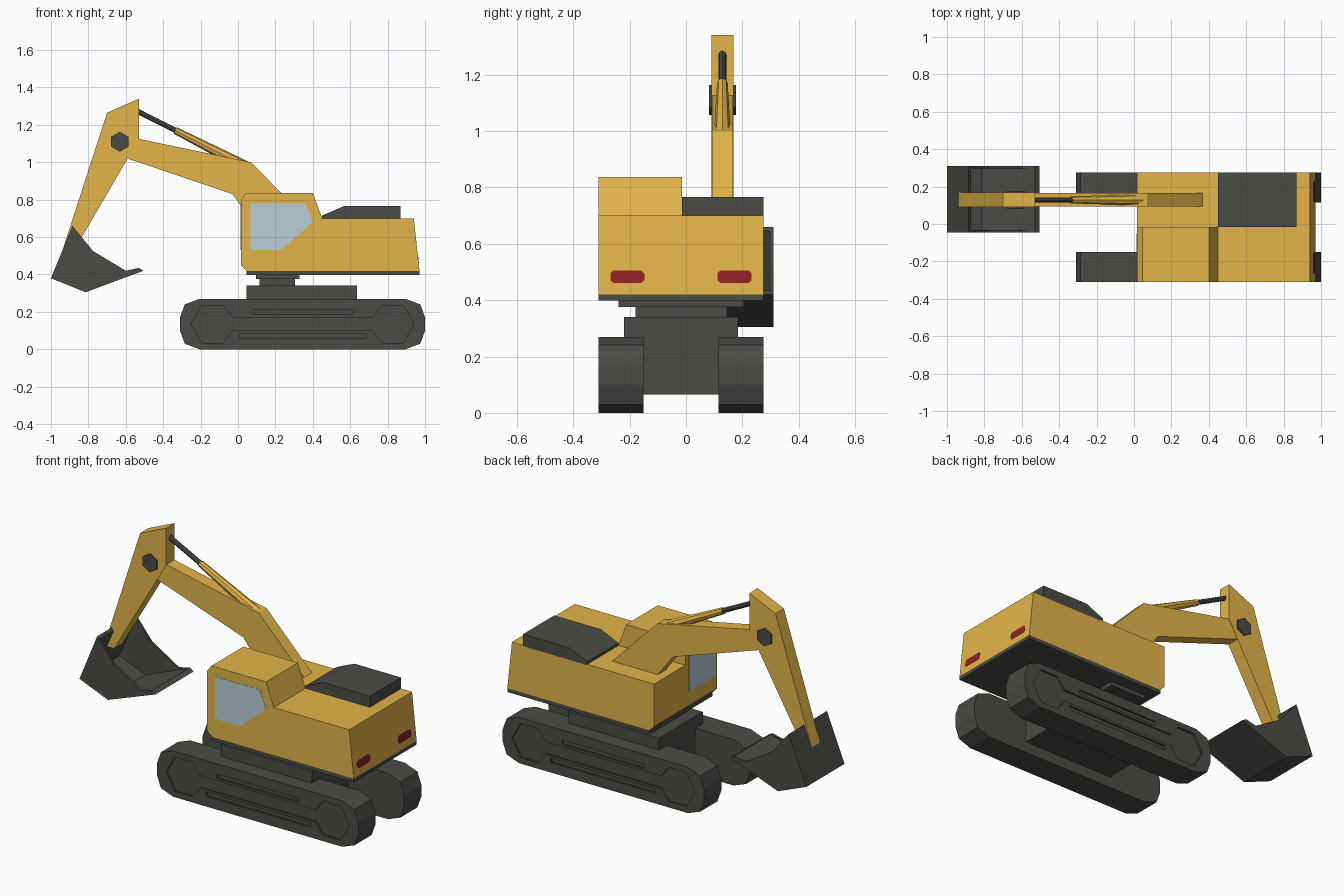
import bpy, bmesh, math
from mathutils import Vector

if "Cube" in bpy.data.objects:
    bpy.data.objects.remove(bpy.data.objects["Cube"])


def material(name, rgb):
    m = bpy.data.materials.new(name)
    m.diffuse_color = (*rgb, 1)
    m.use_nodes = True
    m.node_tree.nodes["Principled BSDF"].inputs["Base Color"].default_value = m.diffuse_color
    return m


YELLOW = material("machine yellow", (0.77, 0.46, 0.065))
DARK = material("dark grey", (0.07, 0.07, 0.063))
GLASS = material("pale glass", (0.50, 0.62, 0.70))
RED = material("lamp red", (0.28, 0.015, 0.017))


def finish(name, bm, mat):
    bmesh.ops.recalc_face_normals(bm, faces=bm.faces)
    me = bpy.data.meshes.new(name)
    bm.to_mesh(me)
    bm.free()
    if mat:
        me.materials.append(mat)
    ob = bpy.data.objects.new(name, me)
    bpy.context.collection.objects.link(ob)
    return ob


def prism(name, profiles, y0, y1, mat):
    """Extrude one or more x/z profiles from y0 to y1."""
    bm = bmesh.new()
    for pts in profiles:
        f = bm.faces.new([bm.verts.new((x, y0, z)) for x, z in pts])
        ext = bmesh.ops.extrude_face_region(bm, geom=[f], use_keep_orig=True)
        vs = [g for g in ext["geom"] if isinstance(g, bmesh.types.BMVert)]
        bmesh.ops.translate(bm, verts=vs, vec=(0, y1 - y0, 0))
    return finish(name, bm, mat)


def rect(x0, x1, z0, z1):
    return [(x0, z0), (x1, z0), (x1, z1), (x0, z1)]


def box(name, x0, x1, y0, y1, z0, z1, mat):
    return prism(name, [rect(x0, x1, z0, z1)], y0, y1, mat)


def rod(name, a, b, r0, r1, sides, mat):
    """Cone or cylinder between two points."""
    a, b = Vector(a), Vector(b)
    bm = bmesh.new()
    bmesh.ops.create_cone(bm, cap_ends=True, segments=sides,
                          radius1=r0, radius2=r1, depth=(b - a).length)
    ob = finish(name, bm, mat)
    ob.rotation_euler = (b - a).to_track_quat('Z', 'Y').to_euler()
    ob.location = (a + b) / 2
    return ob


# Tracks with recessed outer panels
TX, TZ = 0.345, 0.135
quarter = [(0.655, 0.035), (0.63, 0.105), (0.55, 0.135)]
track = ([(TX + x, TZ + z) for x, z in quarter]
         + [(TX - x, TZ + z) for x, z in reversed(quarter)]
         + [(TX - x, TZ - z) for x, z in quarter]
         + [(TX + x, TZ - z) for x, z in reversed(quarter)])
hub = [(0.595, 0), (0.54, 0.1), (0.425, 0.1), (0.375, 0.035)]
panel = ([(TX + x, TZ + z) for x, z in hub]
         + [(TX - x, TZ + z) for x, z in reversed(hub)]
         + [(TX - x, TZ - z) for x, z in hub[1:]]
         + [(TX + x, TZ - z) for x, z in reversed(hub[1:])])
slots = [panel, rect(0.08, 0.615, 0.185, 0.21), rect(0.01, 0.685, 0.06, 0.085)]
for side, y0, y1, outer in (("right", -0.31, -0.15, -0.31), ("left", 0.115, 0.275, 0.275)):
    ob = prism("track_" + side, [track], y0, y1, DARK)
    cutter = prism("track_cutter_" + side, slots, outer - 0.01, outer + 0.01, DARK)
    cutter.hide_render = True
    cutter.hide_viewport = True
    cutter.display_type = 'WIRE'
    mod = ob.modifiers.new("panel recess", 'BOOLEAN')
    mod.operation = 'DIFFERENCE'
    mod.solver = 'EXACT'
    mod.object = cutter

# Undercarriage and turntable
box("undercarriage_block", 0.045, 0.635, -0.155, 0.12, 0.065, 0.29, DARK)
box("undercarriage_deck", 0.045, 0.635, -0.22, 0.185, 0.27, 0.34, DARK)
box("turntable_lower", 0.115, 0.305, -0.18, 0.145, 0.335, 0.378, DARK)
box("turntable_upper", 0.095, 0.33, -0.24, 0.205, 0.375, 0.402, DARK)
box("body_base", 0.045, 0.97, -0.31, 0.275, 0.398, 0.42, DARK)

# Body, cab and engine hood
prism("body", [[(0.045, 0.42), (0.97, 0.42), (0.94, 0.70), (0.015, 0.70), (0.015, 0.45)]],
      -0.31, 0.275, YELLOW)
prism("cab_top", [[(0.015, 0.70), (0.45, 0.70), (0.40, 0.837), (0.045, 0.837), (0.015, 0.80)]],
      -0.31, -0.015, YELLOW)
prism("engine_hood", [[(0.45, 0.695), (0.868, 0.695), (0.868, 0.765), (0.565, 0.765), (0.45, 0.715)]],
      -0.015, 0.275, DARK)

# Windows
prism("side_window", [[(0.067, 0.532), (0.232, 0.532), (0.40, 0.68), (0.358, 0.78), (0.067, 0.78)]],
      -0.3112, -0.308, GLASS)
box("front_window", 0.0138, 0.018, -0.30, -0.05, 0.532, 0.78, GLASS)

# Rear lamps: eight-sided plates leaning with the rear face
for side, yc in (("right", -0.208), ("left", 0.172)):
    bm = bmesh.new()
    outline = [(0.06, 0.012), (0.05, 0.022), (-0.05, 0.022), (-0.06, 0.012),
               (-0.06, -0.012), (-0.05, -0.022), (0.05, -0.022), (0.06, -0.012)]
    slope = 0.03 / 0.28
    f = bm.faces.new([bm.verts.new((0.97 - slope * (0.063 + z) - 0.003, yc + y, 0.483 + z))
                      for y, z in outline])
    ext = bmesh.ops.extrude_face_region(bm, geom=[f], use_keep_orig=True)
    bmesh.ops.translate(bm, vec=(0.0045, 0, 0),
                        verts=[g for g in ext["geom"] if isinstance(g, bmesh.types.BMVert)])
    finish("rear_lamp_" + side, bm, RED)

# Boom, stick and pivot
prism("boom", [[(-0.53, 1.125), (0.07, 1.0), (0.37, 0.695), (0.07, 0.695),
                (-0.03, 0.83), (-0.59, 1.02), (-0.63, 1.10)]], 0.093, 0.166, YELLOW)
prism("stick", [[(-0.70, 1.265), (-0.53, 1.34), (-0.53, 1.125), (-0.59, 1.02),
                 (-0.87, 0.54), (-0.935, 0.54)]], 0.09, 0.168, YELLOW)
pivot = [(-0.632 + 0.053 * math.sin(i * math.pi / 3), 1.11 + 0.053 * math.cos(i * math.pi / 3))
         for i in range(6)]
prism("pivot_bolt", [pivot], 0.081, 0.177, DARK)

# Hydraulic ram
rod("ram_rod", (-0.54, 0.129, 1.274), (-0.31, 0.129, 1.158), 0.014, 0.014, 8, DARK)
rod("ram_cylinder", (0.04, 0.129, 0.978), (-0.335, 0.129, 1.17), 0.03, 0.019, 8, YELLOW)

# Bucket: bent shell plus two side plates
shell = [(-0.885, 0.66), (-1.0, 0.38), (-0.815, 0.305), (-0.60, 0.385), (-0.505, 0.42),
         (-0.53, 0.435), (-0.605, 0.405), (-0.812, 0.323), (-0.98, 0.39), (-0.872, 0.645)]
cheek = [(-0.885, 0.66), (-1.0, 0.38), (-0.815, 0.305), (-0.60, 0.385), (-0.505, 0.42),
         (-0.53, 0.435), (-0.60, 0.42), (-0.775, 0.525)]
prism("bucket_shell", [shell], -0.044, 0.309, DARK)
prism("bucket_cheek_right", [cheek], -0.045, -0.033, DARK)
prism("bucket_cheek_left", [cheek], 0.298, 0.31, DARK)
